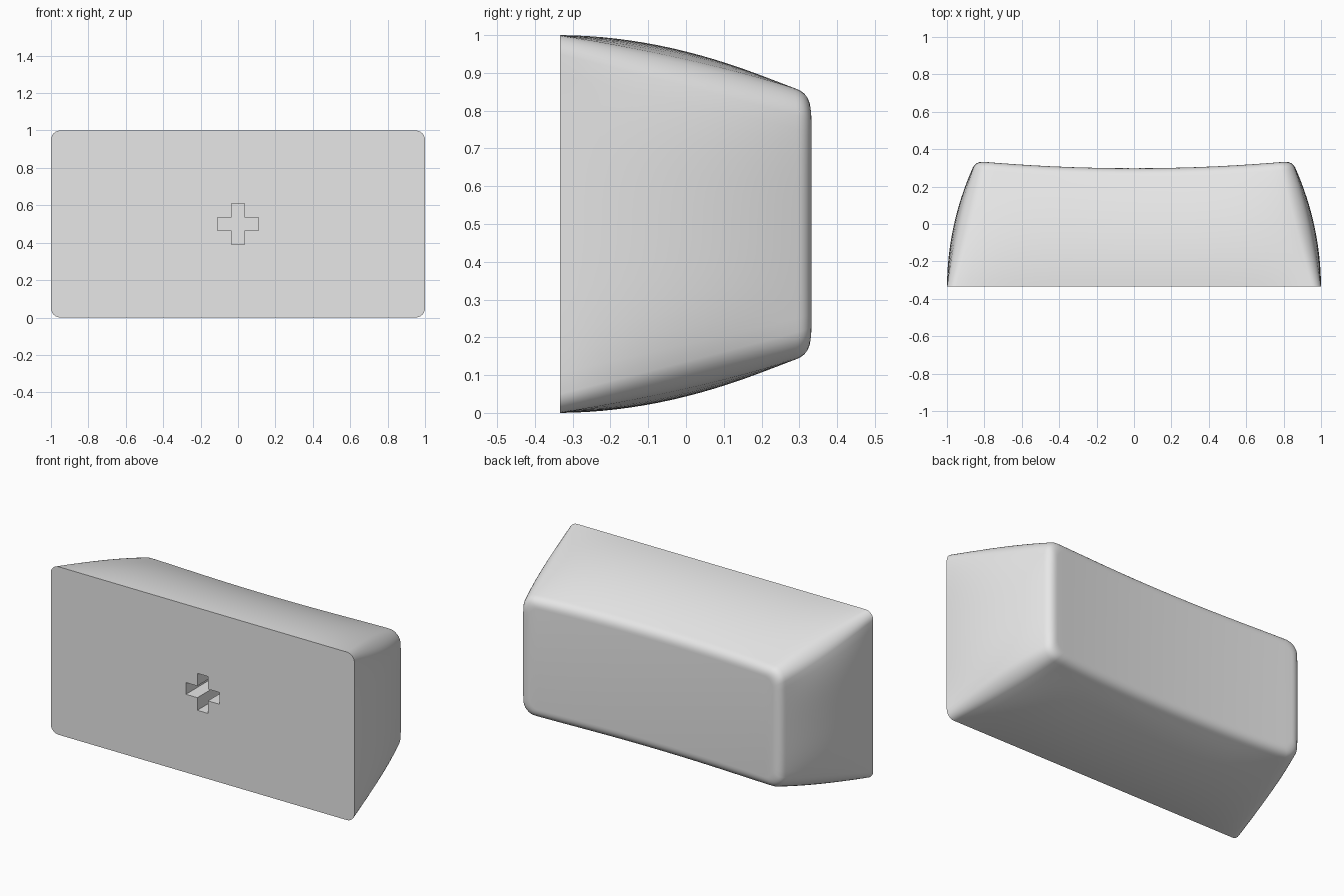
import bpy, bmesh, math

cube = bpy.data.objects.get("Cube")
if cube:
    bpy.data.objects.remove(cube, do_unlink=True)

FRONT = -0.333      # flat open side
TAPER = 0.155       # inset of the walls at the back
FILLET = 0.045      # rounding of the back rim
NX, NZ, NC = 32, 16, 6


def dish(x):
    """Depth of the scooped back face."""
    return 0.298 + 0.036 * (x / 0.82) ** 2


def outline(inset, radius, bulge):
    """Rounded rectangle whose sides swell outward, starting at top left."""
    hx, hz = 1 - inset, 0.5 - inset
    cx, cz = hx - radius, hz - radius
    pts = []

    def side(a, b, n):
        for i in range(1, n):
            f = i / n
            pts.append((a[0] + (b[0] - a[0]) * f, a[1] + (b[1] - a[1]) * f))

    def corner(sx, sz, start):
        for i in range(NC + 1):
            a = math.radians(start - 90 * i / NC)
            pts.append((sx * cx + radius * math.cos(a), sz * cz + radius * math.sin(a)))

    side((-cx, hz), (cx, hz), NX)
    corner(1, 1, 90)
    side((hx, cz), (hx, -cz), NZ)
    corner(1, -1, 0)
    side((cx, -hz), (-cx, -hz), NX)
    corner(-1, -1, -90)
    side((-hx, -cz), (-hx, cz), NZ)
    corner(-1, 1, 180)
    swell = []
    for x, z in pts:
        u, v = min(1, abs(x / hx)), min(1, abs(z / hz))
        swell.append((x * (1 + bulge * (1 - v ** 4) / hx),
                      z * (1 + bulge * (1 - u ** 6) / hz)))
    return swell


bm = bmesh.new()
rings = []

# Curved tapering walls
STEPS, END = 16, 0.93
for k in range(STEPS + 1):
    f = k / STEPS
    t = f * END
    pts = outline(TAPER * t, 0.05 + 0.02 * t, 0.15 * t * (1 - t))
    rings.append([bm.verts.new((x, FRONT + f * (dish(x) - FILLET - FRONT), z + 0.5))
                  for x, z in pts])

# Rounded back rim
for k in range(1, 9):
    w = k / 8
    inset = TAPER * (END * (1 - w) ** 2 + 2 * w * (1 - w) + w * w) + FILLET * w * w
    pts = outline(inset, 0.07 - 0.015 * w, 0.15 * END * (1 - END) * (1 - w))
    rings.append([bm.verts.new((x, dish(x) - FILLET * (1 - w) ** 2, z + 0.5))
                  for x, z in pts])

for a, b in zip(rings, rings[1:]):
    for i in range(len(a)):
        j = (i + 1) % len(a)
        bm.faces.new((a[i], a[j], b[j], b[i]))

# Scooped back face: strips joining the top row to the bottom row
last = rings[-1]
n = len(last)
first = -(NC + 1)                       # left top corner, where it meets the left side
top = [last[i] for i in range(first, NX + NC)]
low_start = NX - 1 + NC + 1 + NZ - 1    # right bottom corner
low = [last[low_start + i] for i in range(len(top))][::-1]
for i in range(1, len(top) - 2):
    bm.faces.new((top[i], top[i + 1], low[i + 1], low[i]))
right_end = last[NX + NC - 2:low_start + 2]
left_start = low_start + len(top) - 2
left_end = [last[i % n] for i in range(left_start, n + first + 2)]
bm.faces.new(right_end)
bm.faces.new(left_end)

# Cross-shaped socket in the flat front
L, W, DEPTH = 0.11, 0.035, 0.25
cross = []
for q in range(4):
    c, s = round(math.cos(q * math.pi / 2)), round(math.sin(q * math.pi / 2))
    for x, z in ((L, -W), (L, W), (W, W)):
        cross.append((x * c - z * s, x * s + z * c))
mouth = [bm.verts.new((x, FRONT, z + 0.5)) for x, z in cross]
floor = [bm.verts.new((x, FRONT + DEPTH, z + 0.5)) for x, z in cross]
for i in range(len(cross)):
    j = (i + 1) % len(cross)
    bm.faces.new((mouth[i], mouth[j], floor[j], floor[i]))
bm.faces.new(floor)

# Flat front around the socket
rim = []
for loop in (rings[0], mouth):
    rim += [bm.edges.get((loop[i - 1], loop[i])) for i in range(len(loop))]
bmesh.ops.triangle_fill(bm, use_beauty=True, edges=rim, normal=(0, -1, 0))
bmesh.ops.recalc_face_normals(bm, faces=bm.faces[:])

mesh = bpy.data.meshes.new("key_cap")
bm.to_mesh(mesh)
bm.free()
cap = bpy.data.objects.new("key_cap", mesh)
bpy.context.collection.objects.link(cap)

# Plain grey plastic
grey = bpy.data.materials.new("light_grey_plastic")
grey.use_nodes = True
colour = (0.8, 0.8, 0.8, 1)
grey.diffuse_color = colour
grey.node_tree.nodes["Principled BSDF"].inputs["Base Color"].default_value = colour
mesh.materials.append(grey)

bpy.ops.object.select_all(action="DESELECT")
cap.select_set(True)
bpy.context.view_layer.objects.active = cap
bpy.ops.object.shade_smooth_by_angle(angle=math.radians(35))
